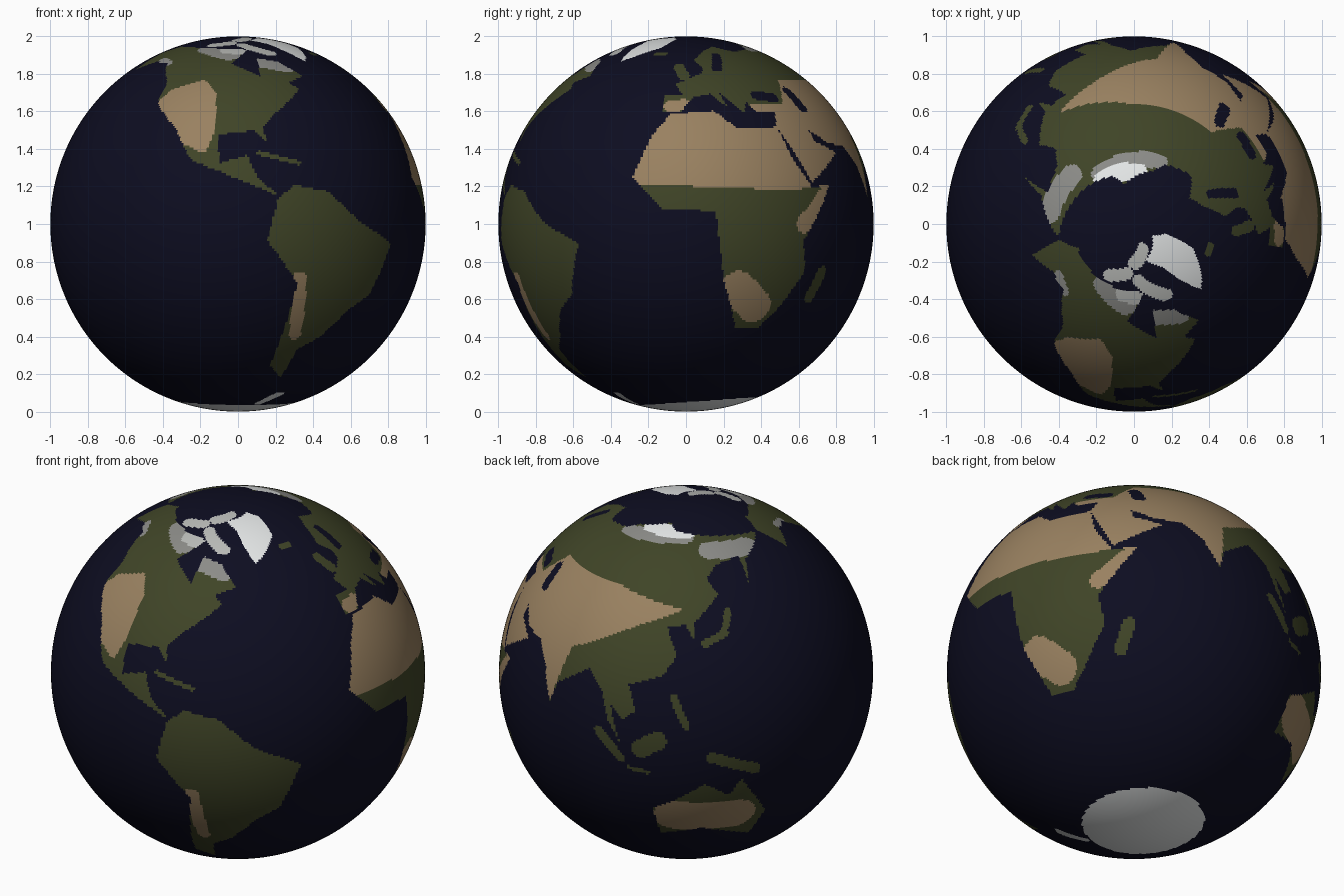
import bpy, bmesh, math

ROWS, COLS = 240, 480
COLOURS = [("ocean_navy", (0.004, 0.004, 0.015)), ("forest_green", (0.050, 0.058, 0.020)),
           ("desert_tan", (0.32, 0.22, 0.118)), ("tundra_grey", (0.26, 0.26, 0.245)),
           ("pale_ice", (0.49, 0.50, 0.48)), ("snow_white", (0.78, 0.80, 0.80))]
OCEAN, GREEN, TAN, TUNDRA, PALE, SNOW = range(len(COLOURS))
grid = [[OCEAN] * COLS for _ in range(ROWS)]


def paint(colour, pts, on_land=False):
    """Fill a (longitude, latitude) outline on the face grid, row by row."""
    for r in range(ROWS):
        lat = (r + 0.5) * 180 / ROWS - 90
        hits = []
        for (x0, y0), (x1, y1) in zip(pts, pts[1:] + pts[:1]):
            if (y0 > lat) != (y1 > lat):
                hits.append(x0 + (lat - y0) * (x1 - x0) / (y1 - y0))
        hits.sort()
        for a, b in zip(hits[::2], hits[1::2]):
            lo = math.ceil((a + 180) * COLS / 360 - 0.5)
            hi = math.ceil((b + 180) * COLS / 360 - 0.5)
            for c in range(lo, hi):
                if not on_land or grid[r][c % COLS] != OCEAN:
                    grid[r][c % COLS] = colour


def strip(colour, x0, y0, x1, y1, w, on_land=False):
    """Fill a round-ended strip of half-width w degrees between two places."""
    k = math.cos(math.radians((y0 + y1) / 2))
    d = math.atan2(y1 - y0, (x1 - x0) * k) - math.pi / 2
    pts = []
    for i in range(24):
        x, y = (x1, y1) if i < 12 else (x0, y0)
        a = d + math.pi * (i % 12) / 11 + (math.pi if i >= 12 else 0)
        pts.append((x + w * math.cos(a) / k, y + w * math.sin(a)))
    paint(colour, pts, on_land)


# North America
paint(GREEN, [(-168, 66), (-157, 71), (-128, 70), (-82, 68.5), (-94, 59), (-79, 52), (-77.5, 62),
    (-65, 60), (-56, 52), (-66, 49), (-62, 46), (-76, 36), (-81, 31), (-80, 25.2), (-84, 30),
    (-97, 28.5), (-96, 19), (-87, 21.5), (-83.5, 14), (-77, 8.5), (-94, 15.5), (-105.5, 20),
    (-113, 31), (-124, 40), (-125, 49), (-137, 59), (-150, 60), (-163, 55.5), (-166, 62)])
# South America
paint(GREEN, [(-77.5, 8), (-72, 12), (-61, 10), (-50, 1), (-35.2, -6), (-41, -22), (-48.5, -27),
    (-57, -37), (-65, -42), (-67, -55), (-75, -49), (-70.5, -18.5), (-81, -5)])
# Africa
paint(GREEN, [(-6, 35.8), (10.5, 37.2), (19, 30.5), (34.3, 31.2), (37.3, 20), (43, 11.5),
    (51, 11.8), (39, -5), (40.7, -15), (33, -27), (27, -34), (18.5, -34), (12, -17), (9, 4),
    (-7.5, 4.5), (-17, 14.7), (-12, 28)])
# Europe and Asia
paint(GREEN, [(-9, 43.5), (-9, 37), (-2, 36.8), (3, 42.5), (10, 44), (16.5, 38.5), (14, 45),
    (22.5, 36.5), (25, 40.5), (27.5, 37), (36, 36.5), (34.3, 31), (43.5, 12.8), (59.7, 22.5),
    (50, 26), (49, 30), (57, 25.5), (67, 24.5), (73, 18), (77.5, 8), (80, 15), (91, 22.5),
    (97, 16.5), (100, 8), (104, 1.5), (100.5, 13), (105, 9), (109, 12), (106, 20), (117, 23.5),
    (121.8, 30), (119, 36), (118, 39), (125, 39.5), (128, 34.7), (128, 40), (140, 49),
    (136, 54.7), (143, 59.3), (160, 61), (157, 51), (163, 59), (190, 66), (160, 69.7), (113, 74),
    (104, 77.5), (70, 72.5), (62, 69), (40, 66.5), (25, 71), (14, 67.5), (5, 61), (9, 57),
    (8.5, 53.7), (-4.7, 48.4), (-1.5, 43.5)])
# Australia
paint(GREEN, [(114, -22), (122, -18), (131, -12), (139, -17), (142.5, -11), (153, -26),
    (150, -37.5), (131, -31.5), (115.5, -34.5)])

# green islands
for island in [(-4, 57, -1, 52, 1.7), (-21, 65, -16, 65, 1.2), (132, 33.5, 140, 36.5, 1.2),
               (140.5, 38, 143, 43.5, 1.1), (97, 4, 104.5, -4, 1.5), (107, -7, 113, -8, 0.7),
               (111, 0, 116, 3, 3), (133, -2.5, 147, -8, 1.8), (121, 17, 125, 8, 1.2),
               (45.5, -23, 48.5, -15, 2), (-83, 22.3, -70, 19, 0.7)]:
    strip(GREEN, *island)

# inland seas
for sea in [(31, 43.3, 39, 42.3, 1.9), (50, 45, 52, 38.5, 1.9), (17, 56, 21.5, 64, 1.5)]:
    strip(OCEAN, *sea)

# deserts
paint(TAN, [(-20, 12.5), (31, 10.5), (62, 12), (78, 9), (82, 27), (105, 38), (124, 44.5),
    (90, 50.5), (50, 50.5), (42, 40), (27, 40), (20, 35), (10.5, 37.5), (-20, 36)], True)
paint(TAN, [(-125, 40), (-120, 46), (-106, 50.4), (-99, 44), (-98, 30), (-101, 22), (-118, 29)], True)
for desert in [(-6, 39, -1, 39.5, 2.2), (49, 9, 39, 0, 2.8), (17, -20, 24, -26, 5.5),
               (121, -25.5, 142, -26, 6.5), (-70, -17, -68, -36, 2.2)]:
    strip(TAN, *desert, True)

# tundra and northern snow
for moor in [(-118, 69, -96, 64, 3), (-76, 59.5, -63, 57, 3), (-146, 61, -136, 59, 1.5),
             (68, 69, 125, 71, 2.5), (142, 65, 172, 63, 3.5)]:
    strip(TUNDRA, *moor, True)
strip(PALE, -97, 68, -85, 67.5, 3, True)
strip(SNOW, 86, 74, 125, 73.5, 3, True)
for island in [(-86, 72.5, -66, 65.5, 2), (-88, 78, -70, 82, 2), (-115, 72.5, -98, 74.5, 2)]:
    strip(PALE, *island)

# Greenland ice cap
paint(SNOW, [(-72, 78.3), (-32, 83.5), (-17, 80), (-22, 70.5), (-44, 60), (-56, 74)])
# Antarctica: a cap whose coast swings with longitude, plus its peninsula
coast = [(x, -71 + 4 * math.cos(math.radians(x - 100))) for x in range(-180, 181, 10)]
paint(SNOW, coast + [(180, -90), (-180, -90)])
strip(SNOW, -68, -73, -59, -65, 1.5)

# globe: one fine sphere, each face coloured from the painted map
bm = bmesh.new()
bmesh.ops.create_uvsphere(bm, u_segments=COLS, v_segments=ROWS, radius=1)
for f in bm.faces:
    p = f.calc_center_median().normalized()
    r = int((math.degrees(math.asin(p.z)) + 90) * ROWS / 180)
    c = int((math.degrees(math.atan2(p.y, p.x)) + 180) * COLS / 360)
    f.material_index = grid[min(r, ROWS - 1)][c % COLS]
    f.smooth = True
bmesh.ops.translate(bm, verts=bm.verts, vec=(0, 0, 1))
mesh = bpy.data.meshes.new("globe")
bm.to_mesh(mesh)
bm.free()
for name, rgb in COLOURS:
    mat = bpy.data.materials.new(name)
    mat.diffuse_color = (*rgb, 1)
    mesh.materials.append(mat)
bpy.context.collection.objects.link(bpy.data.objects.new("globe", mesh))
